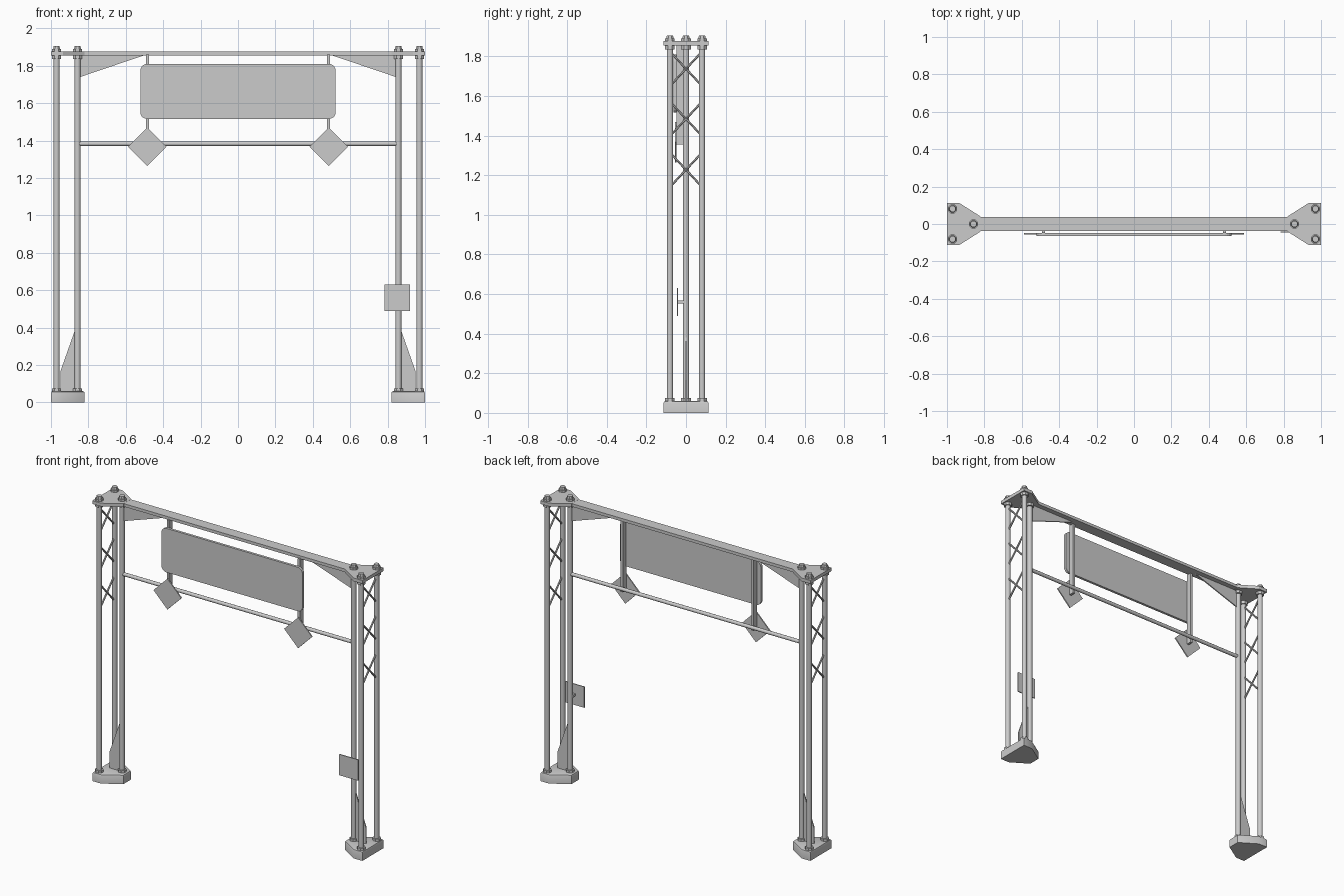
import bpy, bmesh, math
from mathutils import Vector

cube = bpy.data.objects.get("Cube")
if cube:
    bpy.data.objects.remove(cube, do_unlink=True)

grey = bpy.data.materials.new("galvanised_grey")
grey.use_nodes = True
COLOUR = (0.6, 0.6, 0.6, 1)
grey.diffuse_color = COLOUR
grey.node_tree.nodes["Principled BSDF"].inputs["Base Color"].default_value = COLOUR


def finish(name, bm, smooth=False):
    bmesh.ops.recalc_face_normals(bm, faces=bm.faces)
    mesh = bpy.data.meshes.new(name)
    bm.to_mesh(mesh)
    bm.free()
    mesh.materials.append(grey)
    obj = bpy.data.objects.new(name, mesh)
    bpy.context.collection.objects.link(obj)
    if smooth:
        bpy.ops.object.select_all(action='DESELECT')
        obj.select_set(True)
        bpy.context.view_layer.objects.active = obj
        bpy.ops.object.shade_smooth_by_angle(angle=math.radians(40))
    return obj


def rod(name, a, b, r, sides=16, r2=None):
    a, b = Vector(a), Vector(b)
    bm = bmesh.new()
    bmesh.ops.create_cone(bm, cap_ends=True, segments=sides, radius1=r,
                          radius2=r if r2 is None else r2, depth=(b - a).length)
    turn = Vector((0, 0, 1)).rotation_difference(b - a).to_matrix()
    # flat sides face the main axes
    for v in bm.verts:
        p = v.co.copy()
        c, s = math.cos(math.pi / sides), math.sin(math.pi / sides)
        v.co = turn @ Vector((p.x * c - p.y * s, p.x * s + p.y * c, p.z)) + (a + b) / 2
    return finish(name, bm, sides > 8)


def slab(name, outline, low, high, upright=False, bevel=0):
    """Extrude an outline along z, or along y when upright."""
    bm = bmesh.new()
    place = (lambda u, v, w: (u, w, v)) if upright else (lambda u, v, w: (u, v, w))
    face = bm.faces.new([bm.verts.new(place(u, v, low)) for u, v in outline])
    grown = bmesh.ops.extrude_face_region(bm, geom=[face])
    move = Vector(place(0, 0, high - low))
    top = [g for g in grown["geom"] if isinstance(g, bmesh.types.BMVert)]
    bmesh.ops.translate(bm, verts=top, vec=move)
    if bevel:
        rim = [e for e in bm.edges if all(v in top for v in e.verts)]
        bmesh.ops.bevel(bm, geom=rim, offset=bevel, segments=2, affect='EDGES', profile=0.5)
    return finish(name, bm, bool(bevel))


def box_outline(u0, u1, v0, v1):
    return [(u0, v0), (u1, v0), (u1, v1), (u0, v1)]


# Towers: base, three posts, bolts, cross bracing and gussets
for side, s in (("left", 1), ("right", -1)):
    foot = [(s * x, y) for x, y in ((1, -.113), (1, .113), (.935, .113),
                                    (.82, .04), (.82, -.04), (.935, -.113))]
    slab(side + "_base", foot, 0, .06, bevel=.01)
    slab(side + "_top_plate", foot, 1.855, 1.877)
    for post, x, y in (("front", .97, -.081), ("back", .97, .081), ("inner", .858, 0)):
        x *= s
        tag = side + "_" + post
        rod(tag + "_post", (x, y, .05), (x, y, 1.86), .0165)
        rod(tag + "_base_collar", (x, y, .058), (x, y, .075), .026, 8)
        rod(tag + "_lower_nut", (x, y, 1.836), (x, y, 1.856), .026, 8)
        rod(tag + "_washer", (x, y, 1.876), (x, y, 1.89), .026, 8)
        rod(tag + "_bolt", (x, y, 1.888), (x, y, 1.907), .02, 8, .017)
    for i, z in enumerate((1.738, 1.485, 1.228)):
        for d in (-1, 1):
            rod(f"{side}_brace_{i}_{'rising' if d > 0 else 'falling'}",
                (s * .97, -.07, z - d * .075), (s * .97, .07, z + d * .075), .006, 8)
    slab(side + "_foot_gusset", [(s * x, z) for x, z in (
        (.86, .05), (.86, .42), (.95, .165), (.95, .05))], -.004, .004, True)
    slab(side + "_beam_gusset", [(s * x, z) for x, z in (
        (.85, 1.86), (.49, 1.86), (.85, 1.738))], -.004, .004, True)

# Crossing members
slab("top_beam", box_outline(-.83, .83, -.037, .037), 1.856, 1.876)
rod("lower_rail", (-.85, 0, 1.383), (.85, 0, 1.383), .012)

# Main sign board with rounded corners
corner = .035
board = []
for k, (x, z) in enumerate(((1, 1), (-1, 1), (-1, -1), (1, -1))):
    for j in range(6):
        t = math.radians(90 * k + 18 * j)
        board.append((x * (.522 - corner) + corner * math.cos(t),
                      1.663 + z * (.147 - corner) + corner * math.sin(t)))
slab("sign_board", board, -.064, -.047, True)

# Hangers and diamond signs
for side, s in (("left", 1), ("right", -1)):
    x = s * .484
    slab(side + "_hanger", box_outline(x - .008, x + .008, 1.355, 1.86), -.048, -.012, True)
    r = .103
    slab(side + "_diamond_sign", [(x + r, 1.367), (x, 1.367 + r), (x - r, 1.367),
                                  (x, 1.367 - r)], -.056, -.048, True)

# Small square plate on the left inner post
slab("square_plate", box_outline(.782, .92, .49, .63), -.046, -.04, True)
slab("plate_bracket", box_outline(.845, .871, .553, .567), -.041, -.01, True)
